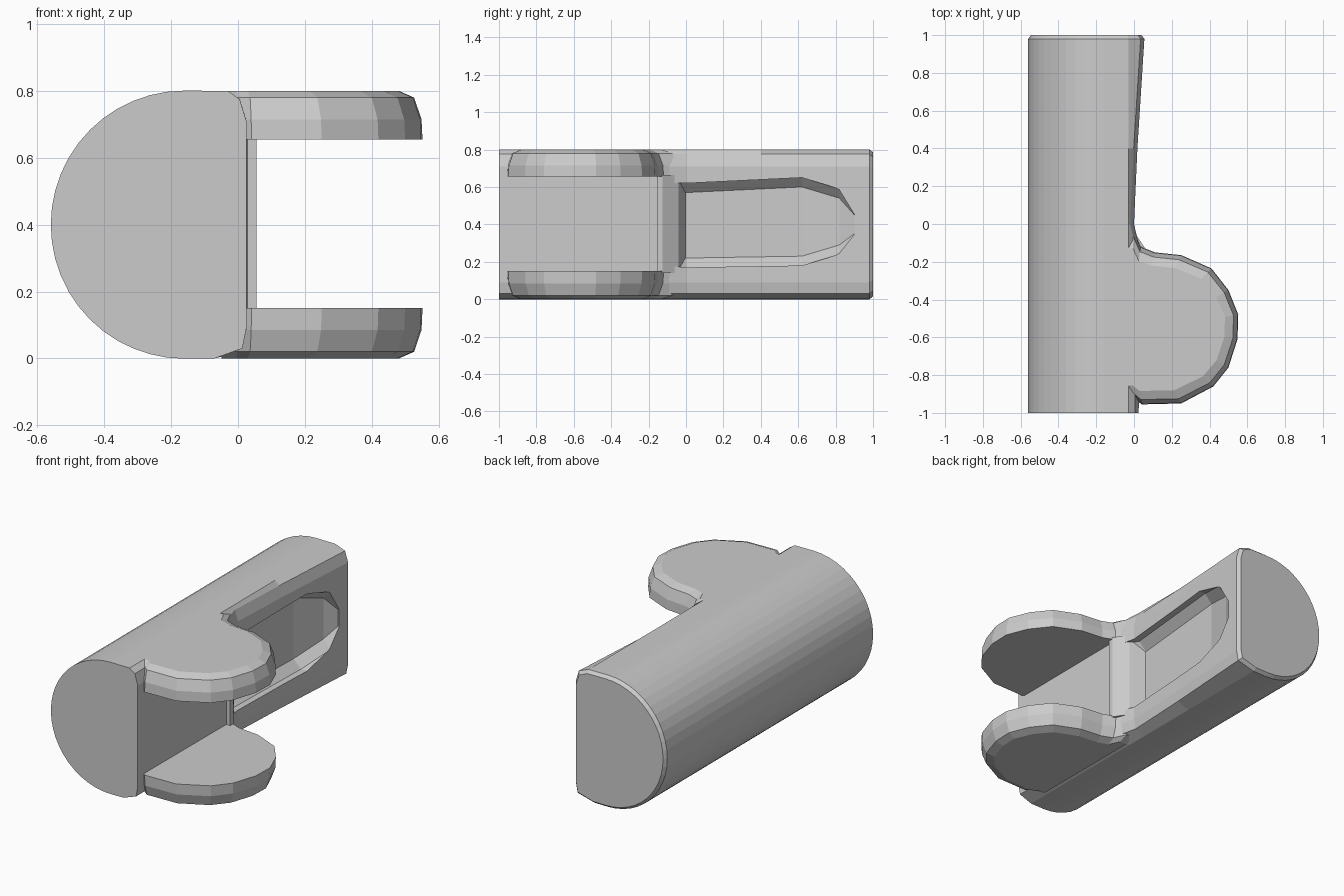
import bpy, bmesh
from math import pi, sin, cos

if "Cube" in bpy.data.objects:
    bpy.data.objects.remove(bpy.data.objects["Cube"])


def loft(name, rings):
    """Skin a list of equal-length closed rings and cap both ends."""
    bm = bmesh.new()
    loops = [[bm.verts.new(p) for p in ring] for ring in rings]
    for a, b in zip(loops, loops[1:]):
        for i in range(len(a)):
            j = (i + 1) % len(a)
            bm.faces.new((a[i], a[j], b[j], b[i]))
    bm.faces.new(loops[0])
    bm.faces.new(loops[-1])
    bmesh.ops.recalc_face_normals(bm, faces=bm.faces)
    mesh = bpy.data.meshes.new(name)
    bm.to_mesh(mesh)
    bm.free()
    obj = bpy.data.objects.new(name, mesh)
    bpy.context.collection.objects.link(obj)
    return obj


def combine(target, tool, operation):
    """Apply a boolean and discard the tool object."""
    mod = target.modifiers.new(operation.lower(), 'BOOLEAN')
    mod.operation = operation
    mod.solver = 'EXACT'
    mod.object = tool
    bpy.context.view_layer.objects.active = target
    bpy.ops.object.modifier_apply(modifier=mod.name)
    bpy.data.objects.remove(tool)


# Long D-shaped body: half-round on the left, near-flat on the right
def body_ring(y, right, inset=0.0):
    k = 1 - inset / 0.4
    pts = [(-0.16 - 0.4 * sin(pi * i / 24), 0.4 + 0.401 * cos(pi * i / 24))
           for i in range(25)]
    pts += [(-0.07, 0.0), (right - 0.012, 0.03), (right, 0.09),
            (right, 0.71), (right - 0.02, 0.775), (-0.03, 0.8)]
    return [(-0.2 + (x + 0.2) * k, y, 0.4 + (z - 0.4) * k) for x, z in pts]


body = loft("body", [
    body_ring(-1.0, 0.025), body_ring(-0.13, 0.03), body_ring(0.0, 0.0),
    body_ring(0.4, 0.018), body_ring(0.98, 0.055), body_ring(1.0, 0.05, 0.016)])


# Tapering finger groove along the flat side
def groove_ring(y, floor, low, high):
    return [(x, y, z) for x, z in [
        (0.2, low), (floor + 0.05, low), (floor, low + 0.05),
        (floor, high - 0.05), (floor + 0.05, high), (0.2, high)]]


groove = loft("groove_cutter", [
    groove_ring(-0.1, -0.03, 0.18, 0.62), groove_ring(0.0, -0.09, 0.17, 0.62),
    groove_ring(0.62, -0.06, 0.18, 0.65), groove_ring(0.82, 0.0, 0.24, 0.59),
    groove_ring(0.9, 0.045, 0.3, 0.5)])
groove.hide_render = True
combine(body, groove, 'DIFFERENCE')

# Rounded ears above and below the open slot
EAR = [(-0.05, -0.04), (0.0, -0.04), (0.035, -0.12), (0.11, -0.15),
       (0.25, -0.165), (0.41, -0.235), (0.5, -0.35), (0.552, -0.48),
       (0.548, -0.61), (0.5, -0.76), (0.42, -0.86), (0.25, -0.95),
       (0.04, -0.955), (0.0, -0.92), (-0.05, -0.92)]


def ear_ring(z, inset):
    kx, ky = 1 - inset / 0.6, 1 - inset / 0.4
    return [(x if x < -0.04 else -0.05 + (x + 0.05) * kx,
             -0.55 + (y + 0.55) * ky, z) for x, y in EAR]


for name, inner, outer, sign in (("upper_ear", 0.655, 0.8, -1),
                                 ("lower_ear", 0.15, 0.0, 1)):
    ear = loft(name, [ear_ring(inner, 0.0), ear_ring(outer + sign * 0.085, 0.003),
                      ear_ring(outer + sign * 0.02, 0.025), ear_ring(outer, 0.07)])
    combine(body, ear, 'UNION')

# Low ridge separating the slot from the groove
RIDGE = [(-0.12, -0.155), (0.056, -0.155), (0.056, -0.125),
         (0.0, -0.04), (-0.12, 0.01)]
ridge = loft("ridge", [[(x, y, z) for x, y in RIDGE] for z in (0.14, 0.665)])
combine(body, ridge, 'UNION')
